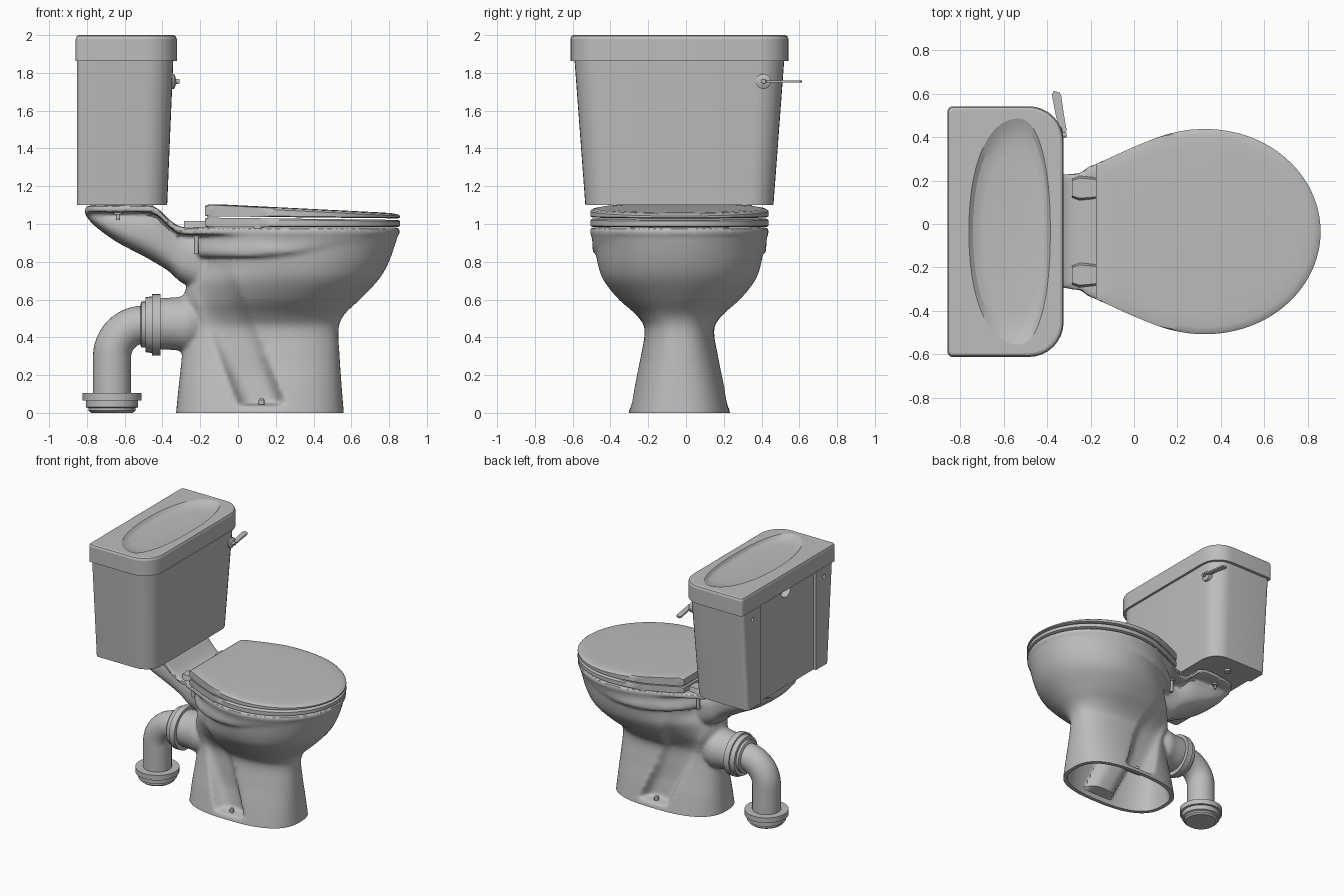
import bpy, bmesh, math
from mathutils import Vector

cube = bpy.data.objects.get("Cube")
if cube:
    bpy.data.objects.remove(cube)

YC = -0.035  # centre plane of the fixture

grey = bpy.data.materials.new("grey_ceramic")
grey.use_nodes = True
COLOR = (0.51, 0.51, 0.51, 1)
grey.diffuse_color = COLOR
grey.node_tree.nodes["Principled BSDF"].inputs["Base Color"].default_value = COLOR


def loft(bm, rings):
    """Skin a stack of equal-sized rings and cap both ends."""
    rows = [[bm.verts.new(p) for p in ring] for ring in rings]
    n = len(rows[0])
    for a, b in zip(rows, rows[1:]):
        for i in range(n):
            j = (i + 1) % n
            bm.faces.new((a[i], a[j], b[j], b[i]))
    bm.faces.new(rows[0][::-1])
    bm.faces.new(rows[-1])


def make(name, *lofts):
    bm = bmesh.new()
    for rings in lofts:
        loft(bm, rings)
    bmesh.ops.recalc_face_normals(bm, faces=bm.faces)
    mesh = bpy.data.meshes.new(name)
    bm.to_mesh(mesh)
    bm.free()
    mesh.materials.append(grey)
    obj = bpy.data.objects.new(name, mesh)
    bpy.context.collection.objects.link(obj)
    return shade(obj)


def shade(obj, angle=35):
    obj.data.shade_smooth()
    obj.data.set_sharp_from_angle(angle=math.radians(angle))
    return obj


def cut(obj, *cutters, angle=35):
    """Subtract the cutters, apply all modifiers and drop the cutters."""
    for c in cutters:
        mod = obj.modifiers.new("cut", 'BOOLEAN')
        mod.operation, mod.solver, mod.object = 'DIFFERENCE', 'EXACT', c
    deps = bpy.context.evaluated_depsgraph_get()
    obj.data = bpy.data.meshes.new_from_object(obj.evaluated_get(deps))
    obj.modifiers.clear()
    for c in cutters:
        bpy.data.objects.remove(c)
    shade(obj, angle)


def sample(table, x):
    """Smooth interpolation of table rows keyed by their first value."""
    x = min(max(x, table[0][0]), table[-1][0])
    i = max(k for k in range(len(table) - 1) if table[k][0] <= x)
    a, b = table[i], table[i + 1]
    h = b[0] - a[0]
    t = (x - a[0]) / h

    def slope(k, c):
        lo, hi = table[max(k - 1, 0)], table[min(k + 1, len(table) - 1)]
        return (hi[c] - lo[c]) / (hi[0] - lo[0])
    s = t * t * (3 - 2 * t)
    return [a[c] * (1 - s) + b[c] * s + h * t * (1 - t) *
            ((1 - t) * slope(i, c) - t * slope(i + 1, c)) for c in range(1, len(a))]


def power(v, e):
    return math.copysign(abs(v) ** e, v)


def egg(z, back, front, half, mid, p=2, n=144):
    ring = []
    for k in range(n):
        t = math.tau * (k + 0.5) / n
        c, s = power(math.cos(t), 2 / p), power(math.sin(t), 2 / p)
        ring.append(Vector((mid + c * (front - mid if c > 0 else mid - back), YC + half * s, z)))
    return ring


# Plan taper toward the hinge: x, widest half width allowed
TAPER = [(-.4, .25), (-.33, .262), (-.175, .312), (0, .39), (.16, .45), (.33, .48)]


def pinch(ring):
    for v in ring:
        limit = sample(TAPER, v.x)[0]
        v.y = YC + min(max(v.y - YC, -limit), limit)
    return ring


def circle(centre, axis, r, n=32):
    q = Vector(axis).to_track_quat('Z', 'Y')
    return [Vector(centre) + q @ Vector((r * math.cos(math.tau * k / n), r * math.sin(math.tau * k / n), 0))
            for k in range(n)]


def turned(base, axis, profile, n=32):
    return [circle(Vector(base) + Vector(axis) * d, axis, r, n) for d, r in profile]


def box(x0, x1, y0, y1, z0, z1):
    return [[(x0, y0, z), (x1, y0, z), (x1, y1, z), (x0, y1, z)] for z in (z0, z1)]


# Pedestal and bowl: height, back, front, half width, widest x, squareness
PEDESTAL = [(0, -.328, .56, .268, .12, 2.6), (.15, -.313, .548, .238, .12, 2.6),
            (.3, -.297, .538, .205, .13, 2.5), (.45, -.287, .533, .185, .15, 2.4),
            (.52, -.29, .562, .23, .2, 2.2), (.6, -.29, .645, .32, .27, 2),
            (.7, -.26, .74, .4, .33, 2), (.78, -.21, .79, .43, .34, 2),
            (.9, -.21, .835, .45, .34, 2), (.98, -.33, .855, .468, .33, 2)]


def pedestal_ring(z, inset=0):
    back, front, half, mid, p = sample(PEDESTAL, z)
    ring = pinch(egg(z, back + inset, front - inset, half - inset, mid, p))
    if .05 < z < .8:  # slanting side channel above the foot bolts
        centre = .125 - .4 * (z - .05)
        for v in ring:
            dip = max(0, 1 - ((v.x - centre) / .125) ** 4) * min(1, (.8 - z) / .6)
            v.y = YC + (v.y - YC) * (1 - .33 * dip)
    return ring


# Rim skirt overhanging the rear half of the bowl
SKIRT = [(.825, -.24, .5, .425, .2, 2), (.85, -.26, .72, .457, .26, 2),
         (.9, -.25, .825, .46, .32, 2), (.94, -.23, .843, .466, .33, 2)]

# Rear shelf: x, top, bottom, plate half width, trunk half width
SHELF = [(-.81, 1.09, 1.05, .15, .1), (-.77, 1.1, 1.0, .23, .15), (-.65, 1.1, .91, .27, .18),
         (-.5, 1.1, .83, .28, .185), (-.43, 1.085, .79, .275, .18), (-.36, 1.02, .745, .265, .17),
         (-.3, .985, .69, .265, .165), (-.1, .98, .62, .29, .165), (.1, .98, .6, .3, .165)]


def shelf_ring(x, plate):
    top, low, wide, narrow = sample(SHELF, x)
    half, z1, z0, e = (wide, top, top - .04, .25) if plate else (narrow, top - .015, low, .75)
    ring = []
    for k in range(48):
        c, s = math.cos(math.tau * k / 48), math.sin(math.tau * k / 48)
        ring.append((x, YC + half * power(c, e), (z0 + z1) / 2 + (z1 - z0) / 2 * power(s, e)))
    return ring


stations = [-.81 + i * .02 for i in range(46)]
bowl = make("pedestal_bowl",
            [pedestal_ring(i * .0175) for i in range(-2, 57)],
            [pinch(egg(z, *sample(SKIRT, z))) for z in (.825, .837, .85, .875, .9, .92, .94)],
            [pinch(egg(z, -.37, .856, .472, .33)) for z in (.945, .982)],
            [shelf_ring(x, True) for x in stations], [shelf_ring(x, False) for x in stations],
            turned((-.43, YC, .472), (1, 0, 0), [(0, .135), (.1, .14), (.16, .15), (.2, .14), (.35, .05)]))
mod = bowl.modifiers.new("fuse", 'REMESH')
mod.mode, mod.voxel_size = 'VOXEL', .012
mod = bowl.modifiers.new("soften", 'SMOOTH')
mod.factor, mod.iterations = .5, 5
hollow = make("hollow_cutter", [[Vector((v.x, v.y, z)) for v in pedestal_ring(max(z, 0), .03)]
                                for z in [-.1] + [i * .0175 for i in range(25)]])
floor = make("floor_cutter", box(-.5, .7, -.5, .5, -.2, 0))
cut(bowl, floor, hollow)
make("inner_trap", turned((-.08, YC, .32), (0, 0, 1),
     [(.09 - .09 * math.cos(a * math.pi / 20), .09 * math.sin(a * math.pi / 20)) for a in range(1, 11)] + [(.2, .09)]))

# Waste pipe: elbow, connector and floor collar
R, PX, PZ = .17, -.667, .467
path = [((-.4, YC, PZ), (-1, 0, 0))]
for k in range(13):
    a = math.pi / 2 * k / 12
    path.append(((PX + R - R * math.sin(a), YC, PZ - R + R * math.cos(a)), (-math.cos(a), 0, -math.sin(a))))
path.append(((PX, YC, .05), (0, 0, -1)))
elbow = []
for p, d in path:
    side = Vector((0, 1, 0))
    up = Vector(d).cross(side)
    elbow.append([Vector(p) + .101 * (side * math.cos(math.tau * k / 32) + up * math.sin(math.tau * k / 32))
                  for k in range(32)])
make("waste_pipe", elbow)
make("pipe_connector", turned((-.515, YC, PZ), (1, 0, 0),
     [(0, .112), (.005, .122), (.025, .122), (.025, .145), (.06, .15), (.06, .162), (.105, .162), (.105, .14)]))
make("floor_collar", turned((PX, YC, 0), (0, 0, 1),
     [(0, .11), (.012, .125), (.025, .125), (.03, .138), (.065, .138), (.065, .155), (.105, .155), (.105, .1)]))


# Cistern tank with rounded corners and a recessed back
def tank_ring(z, back, front, half, r, r_back):
    ring = []
    for quarter, (x, y, rad) in enumerate(((front, half, r), (back, half, r_back),
                                           (back, -half, r_back), (front, -half, r))):
        cx, cy = x - math.copysign(rad, x - (back + front) / 2), y - math.copysign(rad, y)
        for k in range(9):
            a = math.pi / 2 * (quarter + k / 8)
            ring.append((cx + rad * math.cos(a), YC + cy + rad * math.sin(a), z))
    return ring


tank = make("cistern_tank", [tank_ring(1.1, -.853, -.375, .498, .13, .03),
                             tank_ring(1.88, -.853, -.342, .556, .14, .03)])
cutters = [make("recess_cutter", box(-.9, -.832, YC - .34, YC + .34, 1, 1.87)),
           make("slot_cutter", turned((-.9, YC, 1.85), (1, 0, 0), [(0, .06), (.12, .06)]))]
cutters += [make("hole_cutter", turned((-.9, YC + s * .44, 1.79), (1, 0, 0), [(0, .014), (.08, .014)], 16))
            for s in (-1, 1)]
cut(tank, *cutters)

# Cistern lid with a shallow dish on top
lid = make("cistern_lid", [tank_ring(1.863, -.859, -.324, .577, .16, .025),
                           tank_ring(1.98, -.859, -.324, .577, .16, .025),
                           tank_ring(1.995, -.854, -.33, .571, .155, .022),
                           tank_ring(2, -.844, -.34, .561, .15, .018)])
dish = make("dish_cutter", [egg(z, -.53 - .23 * f, -.53 + .145 * f, .52 * f, -.53, 2.2, 72)
                            for z, f in ((1.968, .72), (1.972, .82), (1.982, .92), (2, 1), (2.05, 1.08))])
cut(lid, dish, angle=18)
make("cistern_gasket", box(-.78, -.45, YC - .2, YC + .2, 1.08, 1.11))
make("water_inlet", turned((-.62, YC + .36, 1.085), (0, 0, 1), [(0, .025), (.03, .025)], 16))

# Flush lever
make("lever_boss", turned((-.375, YC + .445, 1.755), (1, 0, 0),
     [(0, .04), (.036, .04), (.042, .03), (.046, .013), (.065, .012)], 24))
blade = [(-.335, .4), (-.31, .43), (-.322, .5), (-.335, .59), (-.342, .605), (-.37, .613), (-.378, .595), (-.36, .5)]
make("lever_handle", [[(x, y, z) for x, y in blade] for z in (1.749, 1.761)])


# Seat and cover, flat across the hinge edge
def seat_ring(inset, height):
    ring = pinch(egg(0, -.35 + inset, .859 - inset, .472 - inset, .33))
    for v in ring:
        v.x = max(v.x, -.175 + inset)
        v.z = height(v.x + .175)
    return ring


def under(d): return 1.041 - .011 * d
def crown(d): return 1.108 - .05 * d


make("seat", [seat_ring(.012, lambda d: .984), seat_ring(0, lambda d: .99),
              seat_ring(0, lambda d: 1.027 - .012 * d), seat_ring(.01, lambda d: 1.034 - .012 * d)])
make("seat_cover", [seat_ring(.012, under), seat_ring(0, lambda d: under(d) + .005),
                    seat_ring(0, lambda d: crown(d) - .014), seat_ring(.012, lambda d: crown(d) - .006),
                    seat_ring(.035, lambda d: crown(d) - .002), seat_ring(.09, crown)])

# Hinges, fixing bolts and foot bolts on both sides
for side, s in (("right", -1), ("left", 1)):
    y = YC + s * .2
    make(side + "_hinge", [[(x, y - w, .975), (x, y + w, .975), (x, y + w * .8, 1.015), (x, y - w * .8, 1.015)]
                           for x, w in ((-.285, .045), (-.25, .058), (-.19, .052), (-.13, .04))])
    make(side + "_hinge_bolt", turned((-.22, y, .84), (0, 0, 1),
         [(0, .012), (.09, .012), (.09, .024), (.105, .024), (.105, .012), (.15, .012)], 12))
    make(side + "_cistern_bolt", turned((-.635, y, 1.02), (0, 0, 1),
         [(0, .008), (.03, .008), (.03, .022), (.045, .022), (.09, .022)], 12))
    make(side + "_foot_bolt", turned((.125, YC + s * .218, .045), (0, 0, 1), [(0, .016), (.022, .016), (.03, .01)], 12))
    make(side + "_seat_buffer", turned((.11, YC + s * .4, .975), (0, 0, 1), [(0, .03), (.02, .03)], 12))
